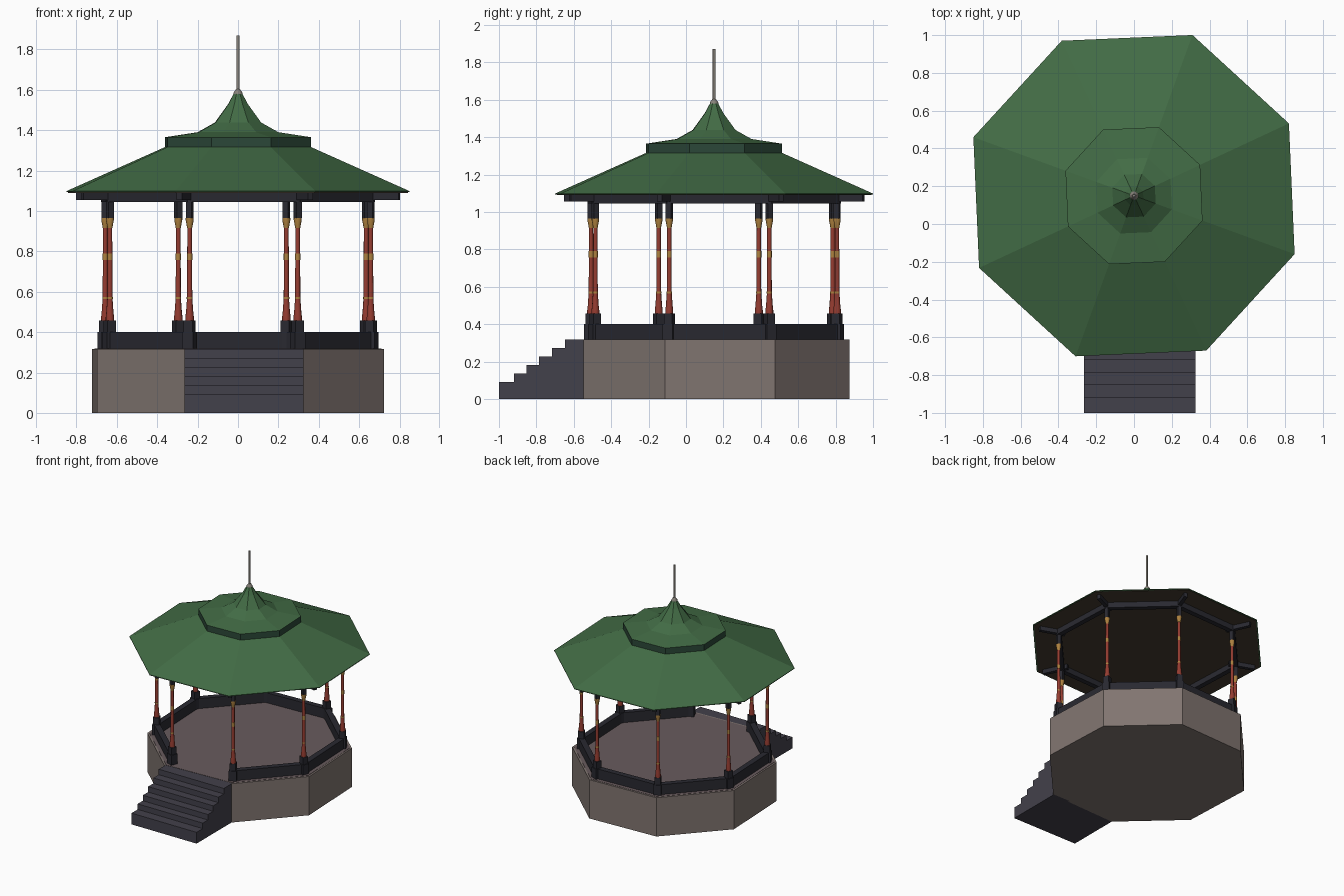
import bpy, bmesh, math
from math import cos, sin, radians

if "Cube" in bpy.data.objects:
    bpy.data.objects.remove(bpy.data.objects["Cube"])

CY = 0.15            # octagon centre in y
PHASE = radians(25)  # first octagon corner
POST_R = 0.70
FLOOR = 0.317

def mat(name, rgb):
    m = bpy.data.materials.new(name)
    m.diffuse_color = (*rgb, 1)
    m.use_nodes = True
    m.node_tree.nodes["Principled BSDF"].inputs["Base Color"].default_value = m.diffuse_color
    return m

GREEN = mat("roof_green", (0.055, 0.15, 0.06))
DKGREEN = mat("trim_green", (0.025, 0.065, 0.04))
STONE = mat("stone", (0.22, 0.18, 0.165))
FLOORM = mat("floor_stone", (0.14, 0.105, 0.11))
DARK = mat("dark_iron", (0.022, 0.022, 0.03))
STEP = mat("step_slate", (0.055, 0.052, 0.07))
RED = mat("column_red", (0.30, 0.045, 0.03))
GOLD = mat("column_gold", (0.42, 0.22, 0.05))
BROWN = mat("ceiling_brown", (0.06, 0.045, 0.03))
METAL = mat("pole_metal", (0.25, 0.23, 0.2))

def finish(name, bm, material, smooth=False):
    bmesh.ops.recalc_face_normals(bm, faces=bm.faces)
    me = bpy.data.meshes.new(name)
    bm.to_mesh(me)
    bm.free()
    me.materials.append(material)
    ob = bpy.data.objects.new(name, me)
    bpy.context.collection.objects.link(ob)
    if smooth:
        bpy.context.view_layer.objects.active = ob
        ob.select_set(True)
        bpy.ops.object.shade_smooth_by_angle(angle=radians(50))
        ob.select_set(False)
    return ob

def lathe(name, profile, material, x=0, y=CY, n=8, phase=PHASE, smooth=False):
    """Capped stack of n-sided rings from (radius, z) pairs."""
    bm = bmesh.new()
    rings = [[bm.verts.new((x + r * cos(phase + math.tau * i / n),
                            y + r * sin(phase + math.tau * i / n), z))
              for i in range(n)] for r, z in profile]
    for a, b in zip(rings, rings[1:]):
        for i in range(n):
            j = (i + 1) % n
            bm.faces.new((a[i], a[j], b[j], b[i]))
    bm.faces.new(rings[0])
    bm.faces.new(rings[-1])
    return finish(name, bm, material, smooth)

def box(name, radius, angle, size, z0, z1, material):
    """Box at polar position; size = (radial, tangential)."""
    bm = bmesh.new()
    bmesh.ops.create_cube(bm, size=1)
    bmesh.ops.scale(bm, vec=(size[0], size[1], z1 - z0), verts=bm.verts)
    ob = finish(name, bm, material)
    ob.location = (radius * cos(angle), CY + radius * sin(angle), (z0 + z1) / 2)
    ob.rotation_euler.z = angle
    return ob

# Platform and floor
lathe("platform", [(0.77, 0), (0.77, FLOOR)], STONE)
lathe("floor", [(0.755, FLOOR - 0.01), (0.755, FLOOR + 0.002)], FLOORM)

# Stairs: side profile pushed across x
ys = [-1.0, -0.92, -0.853, -0.785, -0.717, -0.648, -0.54]
prof = [(ys[0], 0)]
for i in range(6):
    z = FLOOR - 0.045 * (5 - i)
    prof += [(ys[i], z), (ys[i + 1], z)]
prof.append((ys[-1], 0))
bm = bmesh.new()
face = bm.faces.new([bm.verts.new((-0.264, y, z)) for y, z in prof])
ext = bmesh.ops.extrude_face_region(bm, geom=[face], use_keep_orig=True)
bmesh.ops.translate(bm, vec=(0.589, 0, 0),
                    verts=[g for g in ext["geom"] if isinstance(g, bmesh.types.BMVert)])
finish("stairs", bm, STEP)

# Low rails (open at the stairs) and the upper beam ring
side_len = 2 * POST_R * sin(math.pi / 8)
apothem = POST_R * cos(math.pi / 8)
for i in range(8):
    a = PHASE + math.tau * (i + 0.5) / 8
    if i != 5:
        box(f"rail_{i}", apothem, a, (0.045, side_len), FLOOR, 0.40, DARK)
    box(f"beam_{i}", apothem, a, (0.04, side_len), 1.045, 1.097, DARK)

# Columns, pedestals, top posts and eave brackets
for i in range(8):
    a = PHASE + math.tau * i / 8
    x, y = POST_R * cos(a), CY + POST_R * sin(a)
    box(f"pedestal_{i}", POST_R, a, (0.058, 0.058), FLOOR, 0.40, DARK)
    box(f"pedestal_top_{i}", POST_R, a, (0.046, 0.046), 0.40, 0.457, DARK)
    lathe(f"column_{i}", [(0.021, 0.455), (0.021, 0.475), (0.018, 0.50), (0.013, 0.57),
                          (0.0115, 0.93)], RED, x, y, 10, a, True)
    lathe(f"column_band_{i}", [(0.013, 0.757), (0.013, 0.79)], GOLD, x, y, 10, a, True)
    lathe(f"column_ring_{i}", [(0.0145, 0.565), (0.0145, 0.575)], GOLD, x, y, 10, a, True)
    lathe(f"capital_{i}", [(0.0125, 0.915), (0.015, 0.93), (0.02, 0.955), (0.02, 0.966)],
          GOLD, x, y, 10, a, True)
    box(f"top_post_{i}", POST_R, a, (0.03, 0.03), 0.966, 1.06, DARK)
    box(f"bracket_{i}", 0.75, a, (0.20, 0.028), 1.055, 1.097, DARK)

# Roof
lathe("ceiling", [(0.895, 1.09), (0.895, 1.097)], BROWN)
lathe("lower_roof", [(0.905, 1.093), (0.905, 1.098), (0.386, 1.316)], GREEN)
lathe("roof_drum", [(0.386, 1.312), (0.386, 1.365)], DKGREEN)
lathe("upper_roof", [(0.386, 1.365), (0.213, 1.39), (0.122, 1.438), (0.053, 1.528),
                     (0.022, 1.582)], GREEN)

# Finial
lathe("finial_collar", [(0.023, 1.575), (0.023, 1.585), (0.010, 1.603)], METAL, n=12, smooth=True)
lathe("finial_pole", [(0.0075, 1.59), (0.0075, 1.87)], METAL, n=12, smooth=True)
